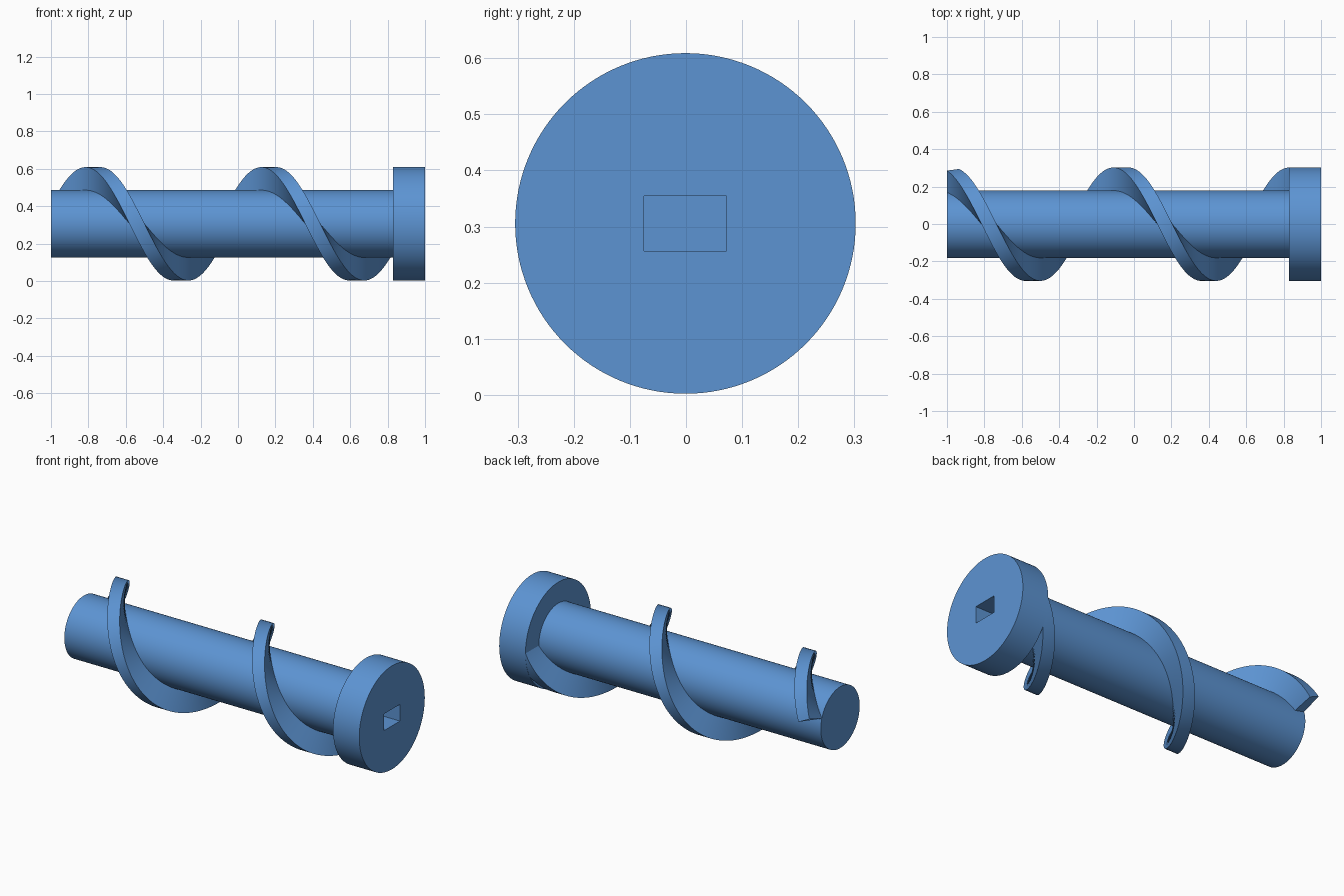
import bpy, bmesh, math

if "Cube" in bpy.data.objects:
    bpy.data.objects.remove(bpy.data.objects["Cube"])

AXIS_Y, AXIS_Z = -0.001, 0.3055
R_SHAFT, R_HEAD = 0.18, 0.3035
PITCH = 0.94

blue = bpy.data.materials.new("blue")
blue.diffuse_color = (0.108, 0.296, 0.65, 1)
blue.use_nodes = True
blue.node_tree.nodes["Principled BSDF"].inputs["Base Color"].default_value = blue.diffuse_color


def add_object(name, bm):
    bmesh.ops.recalc_face_normals(bm, faces=bm.faces[:])
    me = bpy.data.meshes.new(name)
    bm.to_mesh(me)
    bm.free()
    ob = bpy.data.objects.new(name, me)
    ob.location = (0, AXIS_Y, AXIS_Z)
    me.materials.append(blue)
    bpy.context.collection.objects.link(ob)
    return ob


def activate(ob):
    bpy.ops.object.select_all(action='DESELECT')
    ob.select_set(True)
    bpy.context.view_layer.objects.active = ob


def smooth(ob):
    activate(ob)
    bpy.ops.object.shade_smooth_by_angle(angle=math.radians(30))


def ring(bm, x, r, n=128):
    return [bm.verts.new((x, r * math.sin(2 * math.pi * i / n),
                          r * math.cos(2 * math.pi * i / n))) for i in range(n)]


def bridge(bm, a, b):
    n = len(a)
    for i in range(n):
        j = (i + 1) % n
        bm.faces.new((a[i], a[j], b[j], b[i]))


# Shaft and drive head, turned as one body
bm = bmesh.new()
rings = [ring(bm, x, r) for x, r in
         [(-1, R_SHAFT), (0.83, R_SHAFT), (0.83, R_HEAD), (1, R_HEAD)]]
for a, b in zip(rings, rings[1:]):
    bridge(bm, a, b)
bm.faces.new(rings[0])
bm.faces.new(rings[-1])
body = add_object("shaft_and_head", bm)

# Rectangular drive socket cut into the head
bm = bmesh.new()
bmesh.ops.create_cube(bm, size=1)
for v in bm.verts:
    v.co = (1 + v.co.x * 0.34, v.co.y * 0.147, v.co.z * 0.098)
cutter = add_object("socket_cutter", bm)
cutter.hide_render = True
mod = body.modifiers.new("socket", 'BOOLEAN')
mod.operation = 'DIFFERENCE'
mod.solver = 'EXACT'
mod.object = cutter
activate(body)
bpy.ops.object.modifier_apply(modifier="socket")
bpy.data.objects.remove(cutter)
smooth(body)

# Helical flight: rectangular section square to the helix, two turns
bm = bmesh.new()
STEPS, START = 192, -73.9
HALF_X, HALF_ANGLE = 0.0325, 3.0
SECTION = [(0.17, -1), (0.303, -1), (0.303, 1), (0.17, 1)]
previous = None
for i in range(STEPS + 1):
    turn = START + 720 * i / STEPS
    loop = []
    for r, side in SECTION:
        a = math.radians(turn - side * HALF_ANGLE)
        x = -0.775 + PITCH * turn / 360 + side * HALF_X
        loop.append(bm.verts.new((x, -r * math.sin(a), r * math.cos(a))))
    if previous:
        bridge(bm, previous, loop)
    else:
        bm.faces.new(loop)
    previous = loop
bm.faces.new(previous)
smooth(add_object("helical_flight", bm))
